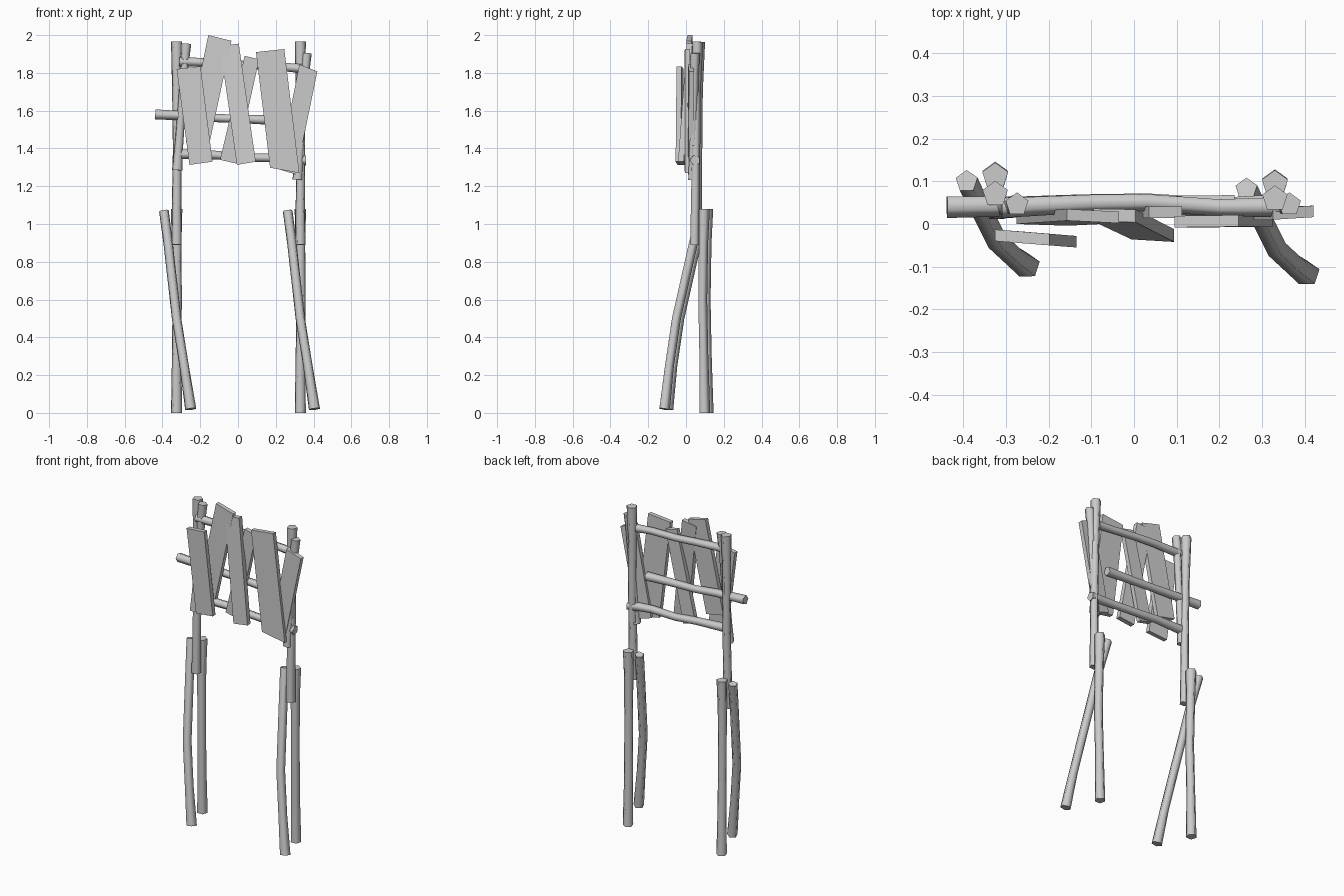
import bpy, bmesh, math
from mathutils import Vector


def finish(name, bm):
    bmesh.ops.recalc_face_normals(bm, faces=bm.faces)
    me = bpy.data.meshes.new(name)
    bm.to_mesh(me)
    bm.free()
    ob = bpy.data.objects.new(name, me)
    bpy.context.collection.objects.link(ob)
    return ob


def stick(name, path, radii, offset=(0, 0, 0), phase=90):
    """Five-sided rough pole swept along a few points."""
    bm = bmesh.new()
    pts = [Vector(p) + Vector(offset) for p in path]
    axis = (pts[-1] - pts[0]).normalized()
    ref = Vector((1, 0, 0)) if abs(axis.z) > 0.7 else Vector((0, 0, 1))
    u = (ref - axis * ref.dot(axis)).normalized()
    v = axis.cross(u)
    rings = []
    for p, r in zip(pts, radii):
        ring = []
        for i in range(5):
            a = math.radians(phase + 72 * i)
            ring.append(bm.verts.new(p + (u * math.cos(a) + v * math.sin(a)) * r))
        rings.append(ring)
    for a, b in zip(rings, rings[1:]):
        for i in range(5):
            j = (i + 1) % 5
            bm.faces.new((a[i], a[j], b[j], b[i]))
    bm.faces.new(rings[0])
    bm.faces.new(rings[-1])
    ob = finish(name, bm)
    bpy.context.view_layer.objects.active = ob
    ob.select_set(True)
    bpy.ops.object.shade_smooth_by_angle(angle=math.radians(80))
    ob.select_set(False)


def plank(name, corners, y_front, thick=0.027):
    """Board from front outline (TL, TR, BR, BL) and the y of each corner."""
    bm = bmesh.new()
    front = [bm.verts.new((x, y, z)) for (x, z), y in zip(corners, y_front)]
    face = bm.faces.new(front)
    ext = bmesh.ops.extrude_face_region(bm, geom=[face], use_keep_orig=True)
    back = [g for g in ext['geom'] if isinstance(g, bmesh.types.BMVert)]
    bmesh.ops.translate(bm, verts=back, vec=(0, thick, 0))
    finish(name, bm)


# Legs and upright posts: the right side repeats the left, slightly shifted
for side, dx, dy in (("left", 0, 0), ("right", 0.655, -0.018)):
    off = (dx, dy, 0)
    stick(side + "_straight_leg",
          [(-0.325, 0.115, 0), (-0.325, 0.11, 0.3), (-0.322, 0.104, 0.6),
           (-0.325, 0.108, 0.9), (-0.325, 0.112, 1.08)],
          [0.031, 0.026, 0.026, 0.027, 0.032], off)
    stick(side + "_leaning_leg",
          [(-0.25, -0.098, 0.02), (-0.285, -0.072, 0.25), (-0.325, -0.035, 0.5),
           (-0.37, 0.055, 0.9), (-0.392, 0.1, 1.07)],
          [0.031, 0.026, 0.026, 0.026, 0.027], off)
    stick(side + "_upper_post",
          [(-0.325, 0.055, 0.89), (-0.325, 0.058, 1.1), (-0.322, 0.062, 1.4),
           (-0.325, 0.064, 1.7), (-0.325, 0.07, 1.965)],
          [0.028, 0.026, 0.024, 0.025, 0.031], (dx, dy * 0.6, 0))

# Short posts beside the uprights
for side, off in (("left", (0, 0, 0)), ("right", (0.638, 0, -0.05))):
    stick(side + "_short_post",
          [(-0.322, 0.035, 1.285), (-0.314, 0.036, 1.4), (-0.296, 0.04, 1.65),
           (-0.282, 0.044, 1.86), (-0.274, 0.046, 1.955)],
          [0.029, 0.024, 0.022, 0.024, 0.028], off)

# Cross rails
stick("top_rail",
      [(-0.31, 0.04, 1.86), (-0.1, 0.05, 1.852), (0.03, 0.052, 1.843),
       (0.2, 0.04, 1.835), (0.345, 0.042, 1.822)],
      [0.026, 0.023, 0.022, 0.022, 0.026])
stick("middle_rail",
      [(-0.438, 0.042, 1.58), (-0.25, 0.044, 1.572), (-0.1, 0.05, 1.56),
       (0.05, 0.046, 1.555), (0.235, 0.045, 1.548)],
      [0.028, 0.025, 0.023, 0.024, 0.028])
stick("bottom_rail",
      [(-0.32, 0.04, 1.37), (-0.12, 0.05, 1.365), (0.03, 0.053, 1.352),
       (0.2, 0.042, 1.35), (0.36, 0.048, 1.337)],
      [0.028, 0.024, 0.023, 0.024, 0.028])

# Crooked planks, left to right
plank("plank_1", [(-0.325, 1.82), (-0.198, 1.835), (-0.135, 1.33), (-0.257, 1.313)],
      [-0.04, -0.05, -0.055, -0.045])
plank("plank_2", [(-0.157, 2.0), (-0.035, 1.97), (-0.155, 1.41), (-0.275, 1.435)],
      [0.008, 0.002, -0.004, 0.0])
plank("plank_3", [(-0.095, 1.94), (0.004, 1.955), (0.094, 1.33), (-0.006, 1.313)],
      [0.006, 0.004, -0.042, -0.036], 0.03)
plank("plank_4", [(0.035, 1.89), (0.112, 1.872), (-0.01, 1.32), (-0.095, 1.34)],
      [0.014, 0.014, 0.014, 0.014])
plank("plank_5", [(0.095, 1.91), (0.245, 1.926), (0.325, 1.27), (0.17, 1.298)],
      [-0.008, -0.006, -0.006, -0.008])
plank("plank_6", [(0.325, 1.845), (0.42, 1.808), (0.308, 1.262), (0.215, 1.29)],
      [0.01, 0.016, 0.012, 0.008])
